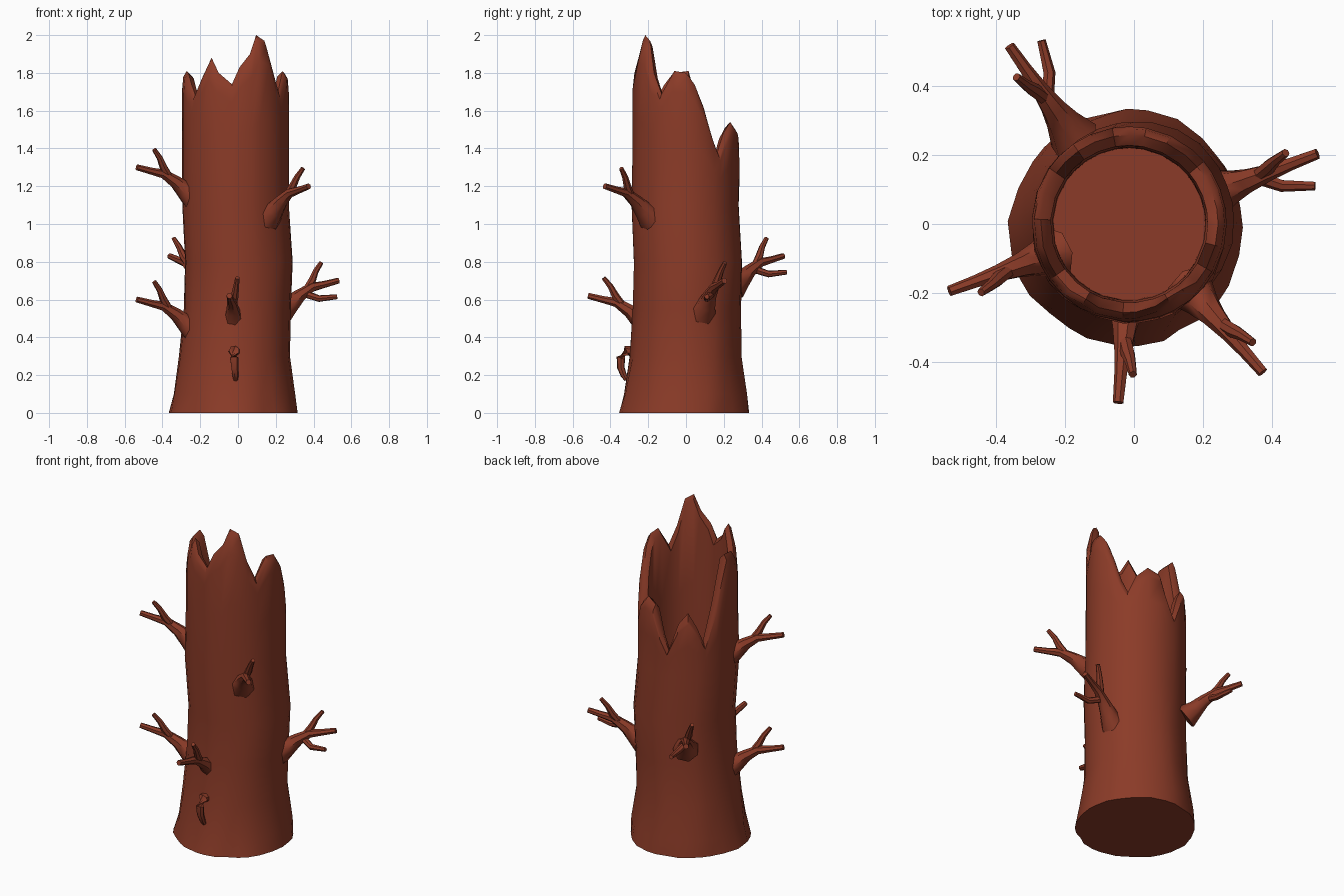
import bpy, bmesh, math, random
from mathutils import Vector

random.seed(4)
if "Cube" in bpy.data.objects:
    bpy.data.objects.remove(bpy.data.objects["Cube"])

bark = bpy.data.materials.new("red_brown_bark")
bark.use_nodes = True
bark.diffuse_color = (0.26, 0.044, 0.021, 1)
bark.node_tree.nodes["Principled BSDF"].inputs["Base Color"].default_value = bark.diffuse_color


def finish(bm, name, angle):
    bmesh.ops.recalc_face_normals(bm, faces=bm.faces)
    mesh = bpy.data.meshes.new(name)
    bm.to_mesh(mesh)
    bm.free()
    mesh.materials.append(bark)
    obj = bpy.data.objects.new(name, mesh)
    bpy.context.collection.objects.link(obj)
    bpy.ops.object.select_all(action='DESELECT')
    obj.select_set(True)
    bpy.context.view_layer.objects.active = obj
    bpy.ops.object.shade_smooth_by_angle(angle=math.radians(angle))
    return obj


def skin(bm, rings):
    """Bridge successive closed rings of points and cap both ends."""
    rows = [[bm.verts.new(p) for p in ring] for ring in rings]
    n = len(rows[0])
    for a, b in zip(rows, rows[1:]):
        for i in range(n):
            j = (i + 1) % n
            bm.faces.new((a[i], a[j], b[j], b[i]))
    bm.faces.new(rows[0][::-1])
    bm.faces.new(rows[-1])


# Broken rim: degrees around the trunk and height of the splintered edge
RIM = [(0, 1.80), (10, 1.74), (21, 1.62), (32, 1.46), (40, 1.38), (50, 1.48),
       (65, 1.54), (80, 1.51), (90, 1.36), (100, 1.25), (113, 1.42), (125, 1.49),
       (136, 1.40), (145, 1.30), (160, 1.54), (177, 1.81), (195, 1.80), (206, 1.74),
       (215, 1.68), (228, 1.78), (240, 1.88), (250, 1.80), (266, 1.74), (275, 1.83),
       (288, 1.90), (297, 2.0), (309, 1.97), (319, 1.80), (330, 1.69), (346, 1.81)]

# Trunk rows: height, radius, centre x, centre y
ROWS = [(0, .34, -.02, -.01), (.1, .323, -.02, -.006), (.3, .294, -.018, -.002),
        (.55, .285, -.005, .005), (.8, .287, .004, .012), (1.1, .284, -.014, -.004)]


def around(deg, r, z, cx=-.014, cy=0):
    a = math.radians(deg)
    return Vector((cx + r * math.cos(a), cy + r * math.sin(a), z))


# Hollow trunk: outer bark, splintered lip, inner wall and floor
rings = []
for k, (z, r, cx, cy) in enumerate(ROWS):
    ring = []
    for deg, top in RIM:
        wobble = random.uniform(-.008, .008) if k < 2 else random.uniform(-.003, .003)
        ring.append(around(deg, r + wobble, z, cx, cy))
    rings.append(ring)
for part in (.5, .85):
    rings.append([around(d, .283, 1.1 + (t - 1.1) * part) for d, t in RIM])
rings.append([around(d, .277 - max(0, t - 1.8) * .1, t - .03) for d, t in RIM])
rings.append([around(d, .258 - max(0, t - 1.8) * .08, t) for d, t in RIM])
rings.append([around(d, .228, t - .03) for d, t in RIM])
rings.append([around(d, .222, 1.1 + (t - 1.1) * .4) for d, t in RIM])
rings.append([around(d, .220, .9) for d, t in RIM])
bm = bmesh.new()
skin(bm, rings)
finish(bm, "hollow_trunk", 45)


def tube(bm, path, radii, sides=7):
    rings = []
    for i, p in enumerate(path):
        axis = (path[min(i + 1, len(path) - 1)] - path[max(i - 1, 0)]).normalized()
        ref = Vector((0, 0, 1)) if abs(axis.z) < .9 else Vector((0, 1, 0))
        u = axis.cross(ref).normalized()
        v = axis.cross(u)
        rings.append([p + radii[i] * (u * math.cos(s * math.tau / sides)
                                      + v * math.sin(s * math.tau / sides))
                      for s in range(sides)])
    skin(bm, rings)


# Twigs in (distance out, sideways, height, thickness)
MAIN = [(.24, 0, .43, .075), (.30, 0, .475, .05), (.35, 0, .52, .036),
        (.42, 0, .565, .025), (.49, 0, .58, .019), (.57, 0, .60, .016)]
UP = [(.38, 0, .54, .02), (.425, .015, .60, .021), (.45, .025, .65, .016), (.485, .035, .695, .012)]
DOWN = [(.38, 0, .53, .02), (.44, -.05, .505, .018), (.53, -.085, .515, .013)]


def branch(name, deg, rise, reach=0, twigs=(MAIN, UP)):
    a = math.radians(deg)
    out = Vector((math.cos(a), math.sin(a), 0))
    side = Vector((-math.sin(a), math.cos(a), 0))
    bm = bmesh.new()
    for twig in twigs:
        path = [out * (d + reach) + side * s + Vector((0, 0, z + rise))
                for d, s, z, w in twig]
        tube(bm, path, [t[3] for t in twig])
    finish(bm, name, 50)


branch("right_lower_branch", 200, 0)
branch("right_upper_branch", 200, .70)
branch("front_branch", 265, .02, -.05)
branch("front_left_branch", -49, .60)
branch("left_branch", 21, .10, 0, (MAIN, UP, DOWN))
branch("back_branch", 125, .23, .06, (MAIN, UP, DOWN))

# Small curled stub low on the front
bm = bmesh.new()
hook = [(-.02, -.27, .32), (-.02, -.315, .33), (-.02, -.345, .29),
        (-.017, -.345, .24), (-.014, -.33, .20), (-.012, -.315, .175)]
tube(bm, [Vector(p) for p in hook], [.032, .028, .024, .02, .017, .012])
finish(bm, "curled_stub", 50)
